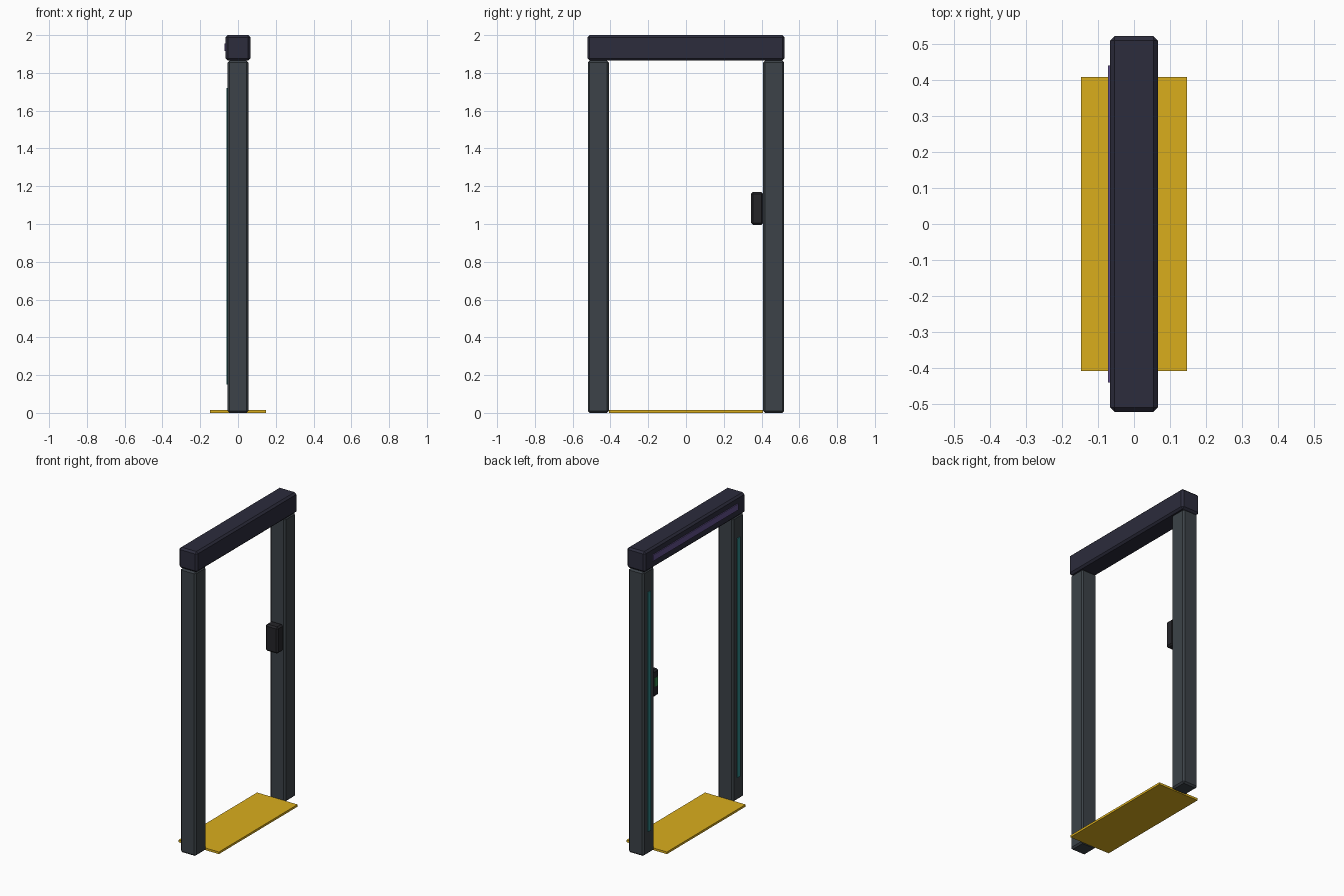
import bpy

if "Cube" in bpy.data.objects:
    bpy.data.objects.remove(bpy.data.objects["Cube"])

def material(name, rgb):
    m = bpy.data.materials.new(name)
    m.diffuse_color = (*rgb, 1)
    m.use_nodes = True
    m.node_tree.nodes["Principled BSDF"].inputs["Base Color"].default_value = m.diffuse_color
    return m

POST = material("post_grey", (0.045, 0.055, 0.065))
HEADER = material("header_dark", (0.025, 0.025, 0.045))
PLATE = material("plate_yellow", (0.70, 0.42, 0.012))
CYAN = material("strip_cyan", (0.03, 0.25, 0.26))
PURPLE = material("strip_purple", (0.12, 0.08, 0.26))
BLACK = material("reader_black", (0.018, 0.018, 0.022))
GREEN = material("light_green", (0.04, 0.28, 0.08))

def box(name, x, y, z, mat, bevel=0):
    """Box spanning the given (min, max) ranges, with optional chamfered edges."""
    spans = (x, y, z)
    bpy.ops.mesh.primitive_cube_add(size=1, location=[(a + b) / 2 for a, b in spans])
    ob = bpy.context.object
    ob.name = name
    ob.scale = [b - a for a, b in spans]
    bpy.ops.object.transform_apply(location=False, rotation=False, scale=True)
    ob.data.materials.append(mat)
    if bevel:
        mod = ob.modifiers.new("chamfer", 'BEVEL')
        mod.width = bevel
        mod.segments = 1
    return ob

# side posts, each with a light strip on the back face
for side, s in (("right", 1), ("left", -1)):
    box(f"{side}_post", (-0.055, 0.055), sorted((s * 0.408, s * 0.52)), (0, 1.865), POST, 0.01)
    box(f"{side}_post_light", (-0.061, -0.05), sorted((s * 0.449, s * 0.479)), (0.15, 1.72), CYAN)

# header beam and its light strip
box("header_beam", (-0.066, 0.066), (-0.522, 0.522), (1.865, 2.0), HEADER, 0.012)
box("header_light", (-0.072, -0.06), (-0.44, 0.44), (1.915, 1.955), PURPLE)

# threshold plate
box("floor_plate", (-0.147, 0.147), (-0.408, 0.408), (0, 0.014), PLATE)

# card reader on the inside of the right post
box("card_reader", (-0.045, 0.045), (0.345, 0.409), (0.995, 1.17), BLACK, 0.01)
box("reader_light", (-0.049, -0.04), (0.359, 0.391), (1.065, 1.12), GREEN)
